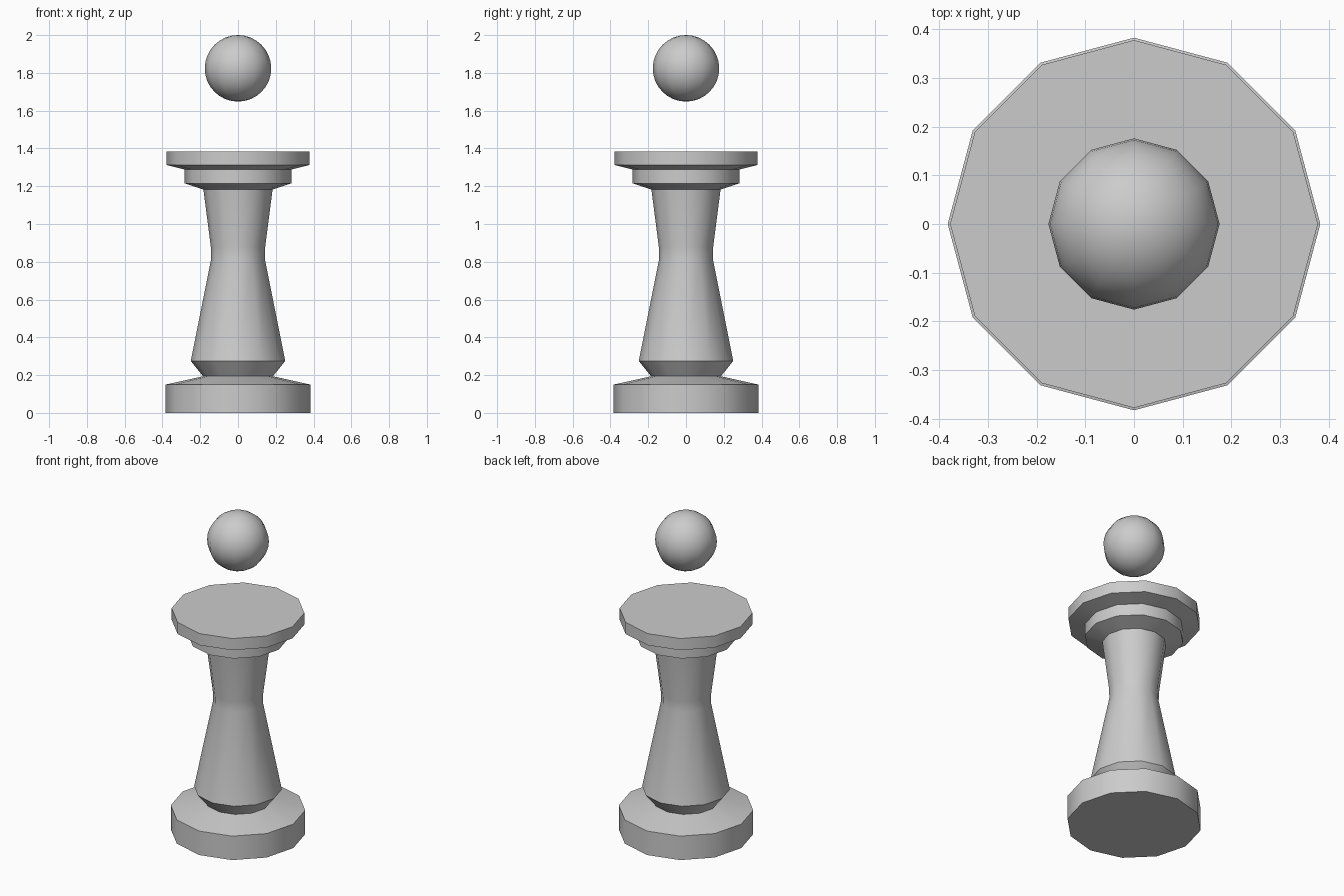
import bpy, bmesh, math

if "Cube" in bpy.data.objects:
    bpy.data.objects.remove(bpy.data.objects["Cube"])

SIDES = 12


def finish(name, bm):
    bmesh.ops.recalc_face_normals(bm, faces=bm.faces)
    mesh = bpy.data.meshes.new(name)
    bm.to_mesh(mesh)
    bm.free()
    obj = bpy.data.objects.new(name, mesh)
    bpy.context.collection.objects.link(obj)
    bpy.ops.object.select_all(action='DESELECT')
    bpy.context.view_layer.objects.active = obj
    obj.select_set(True)
    bpy.ops.object.shade_smooth_by_angle(angle=math.radians(35))
    return obj


def lathe(name, profile):
    """Turn (radius, height) points into a capped 12-sided solid."""
    bm = bmesh.new()
    rings = [[bm.verts.new((r * math.cos(math.tau * i / SIDES),
                            r * math.sin(math.tau * i / SIDES), z))
              for i in range(SIDES)] for r, z in profile]
    for a, b in zip(rings, rings[1:]):
        for i in range(SIDES):
            j = (i + 1) % SIDES
            bm.faces.new((a[i], a[j], b[j], b[i]))
    bm.faces.new(rings[0][::-1])
    bm.faces.new(rings[-1])
    return finish(name, bm)


# Foot, waisted stem, stepped collar and top plate in one turned solid
lathe("pedestal", [
    (0.383, 0.0), (0.383, 0.15), (0.185, 0.194),    # foot
    (0.25, 0.275), (0.142, 0.815), (0.144, 0.88),   # stem
    (0.183, 1.182), (0.282, 1.215), (0.282, 1.288), # collar
    (0.29, 1.29), (0.378, 1.312), (0.378, 1.385),   # top plate
])

# Ball floating above the plate
bm = bmesh.new()
bmesh.ops.create_uvsphere(bm, u_segments=SIDES, v_segments=16, radius=0.176)
ball = finish("floating_ball", bm)
ball.location.z = 1.824
